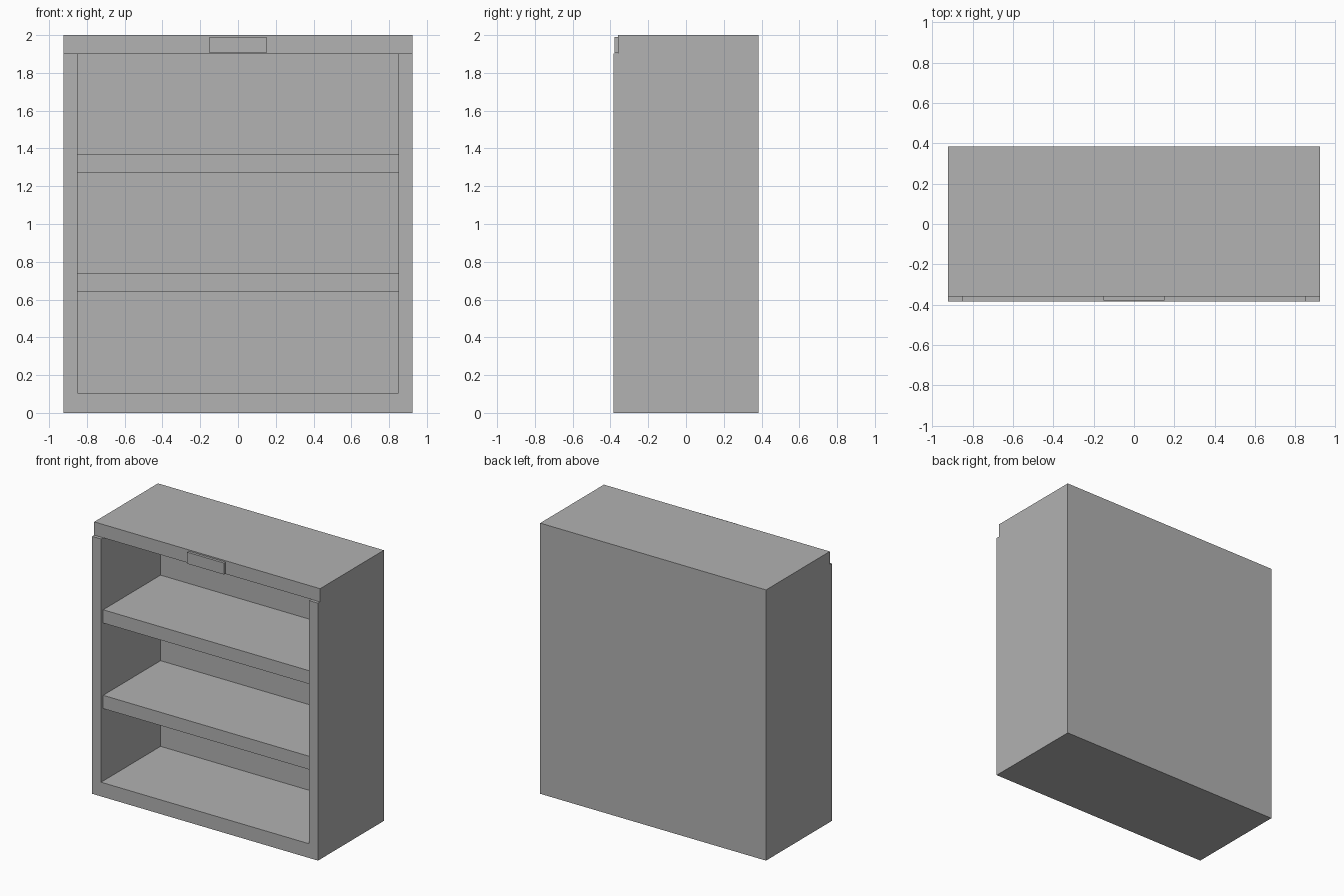
import bpy

old = bpy.data.objects.get("Cube")
if old:
    bpy.data.objects.remove(old, do_unlink=True)

# Single grey finish
grey = bpy.data.materials.new("plain_grey")
grey.use_nodes = True
colour = (0.445, 0.445, 0.445, 1)
grey.diffuse_color = colour
grey.node_tree.nodes["Principled BSDF"].inputs["Base Color"].default_value = colour


def box(name, x, y, z):
    """Box from (min, max) ranges along each axis."""
    bpy.ops.mesh.primitive_cube_add(size=1)
    ob = bpy.context.object
    ob.name = name
    ob.location = [(a + b) / 2 for a, b in (x, y, z)]
    ob.scale = [b - a for a, b in (x, y, z)]
    bpy.ops.object.transform_apply(location=True, scale=True)
    ob.data.materials.append(grey)
    return ob


W, IN = 0.923, 0.85              # outer and inner half widths
FRONT, FACE, BACK = -0.384, -0.36, 0.384
INNER_BACK = 0.31
BOTTOM, FLOOR, CEILING, TOP = 0.0, 0.105, 1.902, 2.0

# Carcass: top, floor, back and two sides
box("top_panel", (-W, W), (FACE, BACK), (CEILING, TOP))
box("floor_panel", (-IN, IN), (FACE, INNER_BACK), (BOTTOM, FLOOR))
box("back_panel", (-IN, IN), (INNER_BACK, BACK), (BOTTOM, CEILING))
for side, s in (("left", 1), ("right", -1)):
    xs = sorted((s * IN, s * W))
    box(side + "_side_panel", xs, (FACE, BACK), (BOTTOM, CEILING))
    box(side + "_front_trim", xs, (FRONT, FACE), (BOTTOM, CEILING))
box("bottom_front_trim", (-IN, IN), (FRONT, FACE), (BOTTOM, FLOOR))

# Shelves
for name, z in (("lower_shelf", 0.64), ("upper_shelf", 1.272)):
    box(name, (-IN, IN), (FACE, INNER_BACK), (z, z + 0.098))

# Small plate on the top panel's front edge
box("front_plate", (-0.15, 0.15), (-0.379, FACE), (1.905, 1.99))
